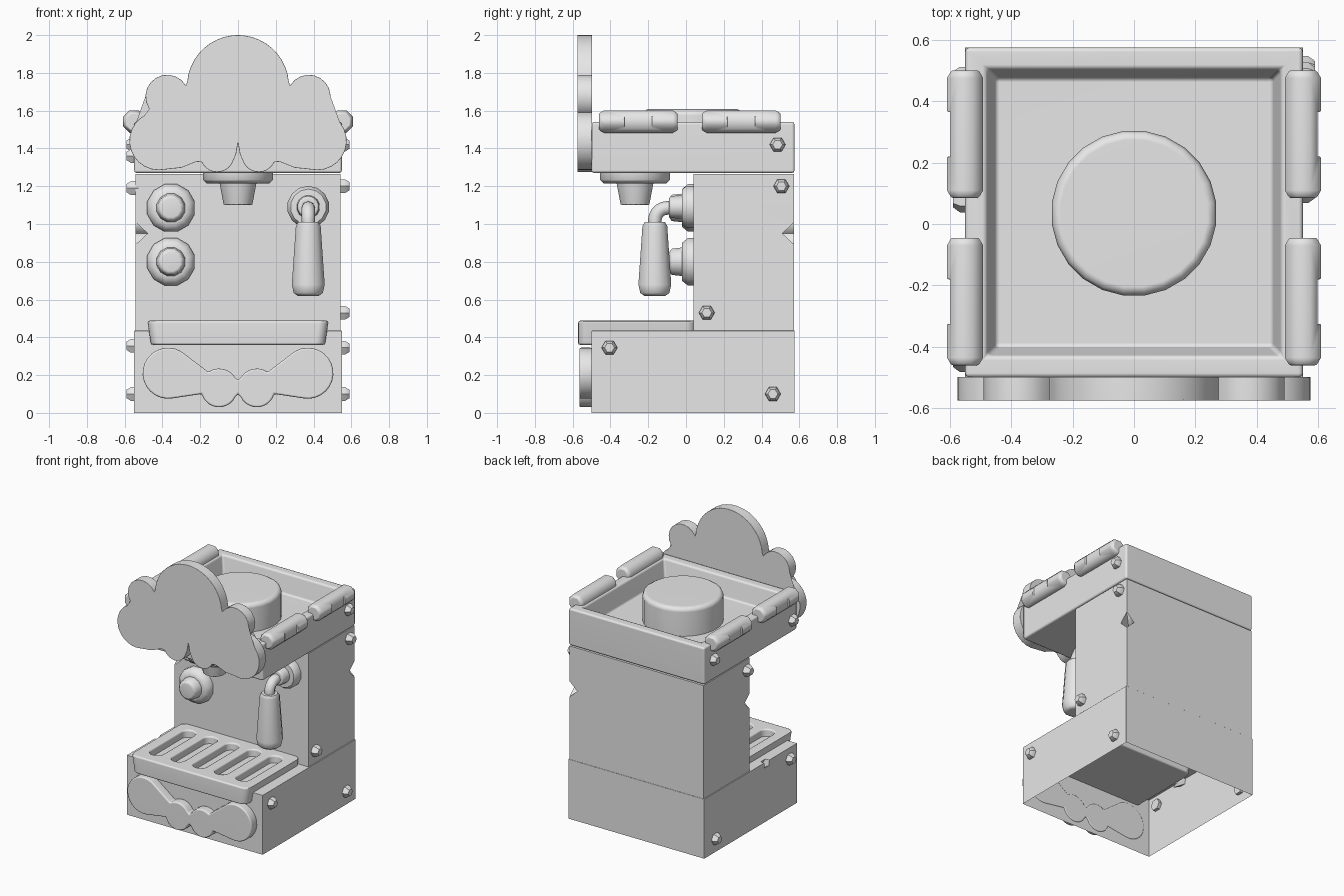
import bpy, bmesh, math
from mathutils import Vector

if "Cube" in bpy.data.objects:
    bpy.data.objects.remove(bpy.data.objects["Cube"], do_unlink=True)

GREY = (0.8, 0.8, 0.8, 1)
mat = bpy.data.materials.new("plain_grey")
mat.use_nodes = True
mat.diffuse_color = GREY
mat.node_tree.nodes["Principled BSDF"].inputs["Base Color"].default_value = GREY


def activate(ob):
    bpy.ops.object.select_all(action='DESELECT')
    ob.select_set(True)
    bpy.context.view_layer.objects.active = ob


def make(name, bm):
    bmesh.ops.recalc_face_normals(bm, faces=bm.faces)
    me = bpy.data.meshes.new(name)
    bm.to_mesh(me)
    bm.free()
    ob = bpy.data.objects.new(name, me)
    bpy.context.collection.objects.link(ob)
    me.materials.append(mat)
    return ob


def cut(ob, cutter):
    activate(ob)
    mod = ob.modifiers.new("cut", 'BOOLEAN')
    mod.operation = 'DIFFERENCE'
    mod.solver = 'EXACT'
    mod.object = cutter
    bpy.ops.object.modifier_apply(modifier=mod.name)
    bpy.data.objects.remove(cutter, do_unlink=True)


def finish(ob, bevel=0.0):
    activate(ob)
    if bevel:
        mod = ob.modifiers.new("soft_edges", 'BEVEL')
        mod.width = bevel
        mod.segments = 2
        mod.limit_method = 'ANGLE'
        mod.angle_limit = math.radians(50)
        bpy.ops.object.modifier_apply(modifier=mod.name)
    bpy.ops.object.shade_smooth_by_angle(angle=math.radians(50))
    ob.modifiers.new("clean_shading", 'WEIGHTED_NORMAL').keep_sharp = True
    return ob


def box(name, lo, hi, corner=0.0, taper=0.0):
    bm = bmesh.new()
    bmesh.ops.create_cube(bm, size=1)
    lo, hi = Vector(lo), Vector(hi)
    for v in bm.verts:
        low = v.co.z < 0
        v.co = Vector([lo[i] + (v.co[i] + 0.5) * (hi[i] - lo[i]) for i in range(3)])
        if low:
            v.co.x -= math.copysign(taper, v.co.x)
    if corner:
        upright = [e for e in bm.edges if abs(e.verts[0].co.z - e.verts[1].co.z) > 0.01]
        bmesh.ops.bevel(bm, geom=upright, offset=corner, segments=4, profile=0.5,
                        affect='EDGES')
    return make(name, bm)


def lathe(name, profile, loc, axis=(0, 0, 1), sides=16):
    """Turn (radius, height) pairs around an axis."""
    bm = bmesh.new()
    turn = Vector((0, 0, 1)).rotation_difference(Vector(axis))
    rings = []
    for r, h in profile:
        angles = [math.tau * (i + 0.5) / sides for i in range(sides)]
        rings.append([bm.verts.new(turn @ Vector((r * math.cos(a), r * math.sin(a), h))
                                   + Vector(loc)) for a in angles])
    for a, b in zip(rings, rings[1:]):
        for i in range(sides):
            j = (i + 1) % sides
            bm.faces.new((a[i], a[j], b[j], b[i]))
    bm.faces.new(rings[0])
    bm.faces.new(rings[-1])
    return make(name, bm)


def chip(ob, loc, axis, radius, length):
    cut(ob, lathe("chip_cutter", [(radius, 0), (0.002, length)], loc, axis, 4))


def arc(cx, cz, r, start, end, n=10):
    steps = [math.radians(start + (end - start) * i / n) for i in range(n + 1)]
    return [(cx + r * math.cos(a), cz + r * math.sin(a)) for a in steps]


def plate(name, half, front, back):
    """Extrude a mirrored outline; half runs from top centre to bottom centre."""
    outline = half + [(-x, z) for x, z in reversed(half[1:-1])]
    bm = bmesh.new()
    face = bm.faces.new([bm.verts.new((x, front, z)) for x, z in outline])
    ext = bmesh.ops.extrude_face_region(bm, geom=[face])
    for v in ext["geom"]:
        if isinstance(v, bmesh.types.BMVert):
            v.co.y = back
    return make(name, bm)


# Base: chipped shell, open underneath
base = box("base", (-0.55, -0.5, 0), (0.55, 0.575, 0.435))
chip(base, (-0.61, -0.15, 0.49), (1, 0, -1), 0.07, 0.2)
bm = bmesh.new()
bm.from_mesh(base.data)
under = [f for f in bm.faces if f.calc_center_median().z < 0.001]
bmesh.ops.delete(bm, geom=under, context='FACES')
bm.to_mesh(base.data)
bm.free()
finish(base, 0.015)

# Body with broken edges
body = box("body", (-0.543, 0.04, 0.435), (0.543, 0.573, 1.265))
chip(body, (-0.61, -0.03, 0.95), (1, 1, 0), 0.09, 0.27)
chip(body, (0.61, 0.64, 0.95), (-1, -1, 0), 0.09, 0.27)
finish(body, 0.015)

# Top housing with a sunken tray
top = box("top_housing", (-0.55, -0.5, 1.27), (0.55, 0.575, 1.54))
bm = bmesh.new()
bm.from_mesh(top.data)
lid = [max(bm.faces, key=lambda f: f.calc_center_median().z)]
bmesh.ops.inset_region(bm, faces=lid, thickness=0.1)
bmesh.ops.inset_region(bm, faces=lid, thickness=0.04, depth=-0.14)
bm.to_mesh(top.data)
bm.free()
finish(top, 0.014)
finish(lathe("hopper_lid", [(0.27, 1.38), (0.27, 1.575), (0.262, 1.595), (0.24, 1.608)],
             (0, 0.035, 0), sides=24))

# Drip tray with slots
tray = box("drip_tray", (-0.48, -0.572, 0.36), (0.48, 0.05, 0.488), 0.05, 0.02)
for i in range(-2, 3):
    x = i * 0.175
    cut(tray, box("slot_cutter", (x - 0.05, -0.48, 0.42), (x + 0.05, -0.03, 0.6), 0.045))
finish(tray, 0.012)

# Scroll ornament on the base
scroll = ([(0, 0.175)] + arc(0.1, 0.135, 0.1, 150, 55, 6)
          + arc(0.37, 0.21, 0.135, 120, -100, 16)
          + arc(0.1, 0.125, 0.095, -15, -155) + [(0, 0.1)])
finish(plate("scroll_ornament", scroll, -0.565, -0.495), 0.01)

# Cloud sign
cloud = ([(0, 2.0)] + arc(0, 1.73, 0.27, 83, 5, 9)
         + arc(0.375, 1.675, 0.115, 150, -70, 12)
         + arc(0.42, 1.44, 0.155, 80, -90, 12) + [(0.3, 1.298), (0.22, 1.33)]
         + arc(0.11, 1.365, 0.09, -25, -150) + [(0.01, 1.37), (0, 1.43)])
sign = plate("cloud_sign", cloud, -0.575, -0.498)
chip(sign, (0.19, -0.6, 2.0), (-0.5, 0.2, -1), 0.03, 0.13)
finish(sign, 0.01)

# Brew head
finish(lathe("brew_plate", [(0.17, 1.215), (0.19, 1.235), (0.19, 1.28)], (0, -0.27, 0)))
finish(lathe("brew_spout", [(0.07, 1.1), (0.078, 1.105), (0.102, 1.23)], (0, -0.27, 0)))

# Knobs
for name, z in (("upper_knob", 1.085), ("lower_knob", 0.8)):
    finish(lathe(name, [(0.13, -0.01), (0.13, 0.03), (0.105, 0.06), (0.078, 0.062),
                        (0.072, 0.115), (0.05, 0.13)],
                 (-0.355, 0.04, z), (0, -1, 0), 12))

# Steam wand
finish(lathe("wand_mount", [(0.112, -0.01), (0.112, 0.035), (0.095, 0.06), (0.062, 0.062),
                            (0.058, 0.12), (0.045, 0.13)],
             (0.372, 0.04, 1.09), (0, -1, 0), 14))
curve = bpy.data.curves.new("wand_pipe", 'CURVE')
curve.dimensions = '3D'
curve.bevel_depth = 0.036
curve.bevel_resolution = 2
bend = [(0.03, 1.085)] + arc(-0.1, 1.02, 0.065, 90, 180, 5) + [(-0.165, 0.97)]
spline = curve.splines.new('POLY')
spline.points.add(len(bend) - 1)
for p, (y, z) in zip(spline.points, bend):
    p.co = (0.372, y, z, 1)
pipe = bpy.data.objects.new("wand_pipe", curve)
bpy.context.collection.objects.link(pipe)
curve.materials.append(mat)
activate(pipe)
bpy.ops.object.convert(target='MESH')
finish(bpy.context.object)
finish(lathe("wand_grip", [(0.055, 0.618), (0.08, 0.635), (0.09, 0.68), (0.068, 0.99),
                           (0.055, 1.01)], (0.372, -0.165, 0), sides=12))

# Padded rolls along both top rims
for side, sx in (("left", 1), ("right", -1)):
    for place, y in (("front", -0.46), ("back", 0.085)):
        roll = lathe(f"{side}_{place}_roll",
                     [(0.048, 0), (0.064, 0.025), (0.064, 0.39), (0.048, 0.415)],
                     (sx * 0.55, y, 1.542), (0, 1, 0), 8)
        xs = sorted((sx * 0.598, sx * 0.7))
        cut(roll, box("notch_cutter", (xs[0], y + 0.135, 1.4), (xs[1], y + 0.28, 1.7)))
        finish(roll, 0.006)

# Hexagonal bolts: side, y, z
bolts = [(1, 0.485, 1.42), (1, 0.505, 1.2), (1, 0.11, 0.53), (1, -0.405, 0.345),
         (1, 0.46, 0.1), (-1, 0.47, 1.42), (-1, -0.44, 1.36), (-1, 0.08, 1.19),
         (-1, -0.41, 0.355), (-1, 0.45, 0.1)]
for n, (sx, y, z) in enumerate(bolts, 1):
    finish(lathe(f"bolt_{n}", [(0.042, -0.02), (0.042, 0.02), (0.026, 0.042)],
                 (sx * 0.547, y, z), (sx, 0, 0), 6))
